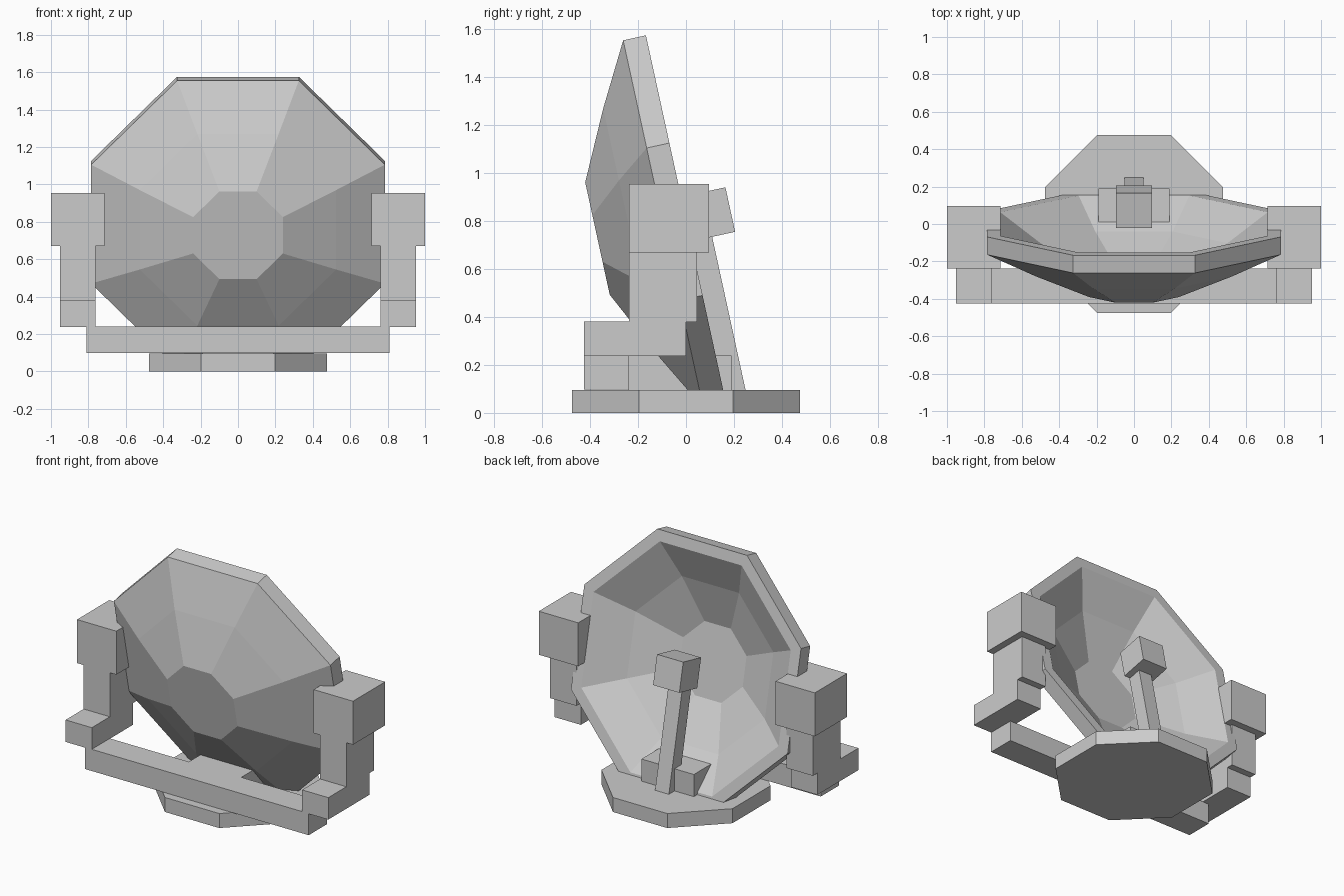
import bpy, bmesh, math
from mathutils import Matrix

if "Cube" in bpy.data.objects:
    bpy.data.objects.remove(bpy.data.objects["Cube"])

# Dish frame: local z is the dish axis (back and slightly up), local -y is up the rim
TILT = Matrix.Translation((0, 0, 0.808)) @ Matrix.Rotation(math.radians(-77.7), 4, 'X')


def finish(name, bm, matrix=None):
    bmesh.ops.recalc_face_normals(bm, faces=bm.faces[:])
    if matrix:
        bm.transform(matrix)
    mesh = bpy.data.meshes.new(name)
    bm.to_mesh(mesh)
    bm.free()
    ob = bpy.data.objects.new(name, mesh)
    bpy.context.collection.objects.link(ob)
    return ob


def box(name, x, y, z, matrix=None):
    bm = bmesh.new()
    bmesh.ops.create_cube(bm, size=1)
    for v in bm.verts:
        v.co = [lo + (c + 0.5) * (hi - lo) for c, (lo, hi) in zip(v.co, (x, y, z))]
    return finish(name, bm, matrix)


def octagon_stack(name, profile, matrix=None):
    """Loft octagons given as (distance to flat side, height), capped at both ends."""
    bm = bmesh.new()
    rings = []
    for flat, h in profile:
        r = flat / math.cos(math.pi / 8)
        angles = [math.pi / 8 + i * math.pi / 4 for i in range(8)]
        rings.append([bm.verts.new((r * math.cos(a), r * math.sin(a), h)) for a in angles])
    for p, q in zip(rings, rings[1:]):
        for i in range(8):
            j = (i + 1) % 8
            bm.faces.new((p[i], p[j], q[j], q[i]))
    bm.faces.new(rings[0])
    bm.faces.new(rings[-1])
    return finish(name, bm, matrix)


# Base plate and the mount on top of it
octagon_stack("base_plate", [(0.475, 0), (0.475, 0.095)])
box("base_mount", (-0.19, 0.19), (-0.24, 0.19), (0.09, 0.24))

# Dish: convex back, rim edge, lip, hollow inside
octagon_stack("dish", [(0.24, -0.378), (0.525, -0.239), (0.785, -0.097), (0.785, 0),
                       (0.715, 0), (0.50, -0.15), (0.23, -0.285)], TILT)

# Receiver and its arm, parallel to the rim
box("receiver_arm", (-0.05, 0.05), (0.08, 0.79), (-0.005, 0.091), TILT)
box("receiver_head", (-0.095, 0.095), (-0.095, 0.095), (0, 0.189), TILT)

# Cross beam and side supports
box("cross_beam", (-0.81, 0.81), (-0.425, -0.238), (0.098, 0.24))
for side, s in (("left", -1), ("right", 1)):
    def span(a, b):
        return tuple(sorted((s * a, s * b)))
    box(side + "_support_foot", span(0.762, 0.952), (-0.425, 0), (0.238, 0.382))
    box(side + "_support_post", span(0.762, 0.952), (-0.238, 0.046), (0.38, 0.672))
    box(side + "_pivot_block", span(0.715, 1.0), (-0.238, 0.095), (0.67, 0.955))
